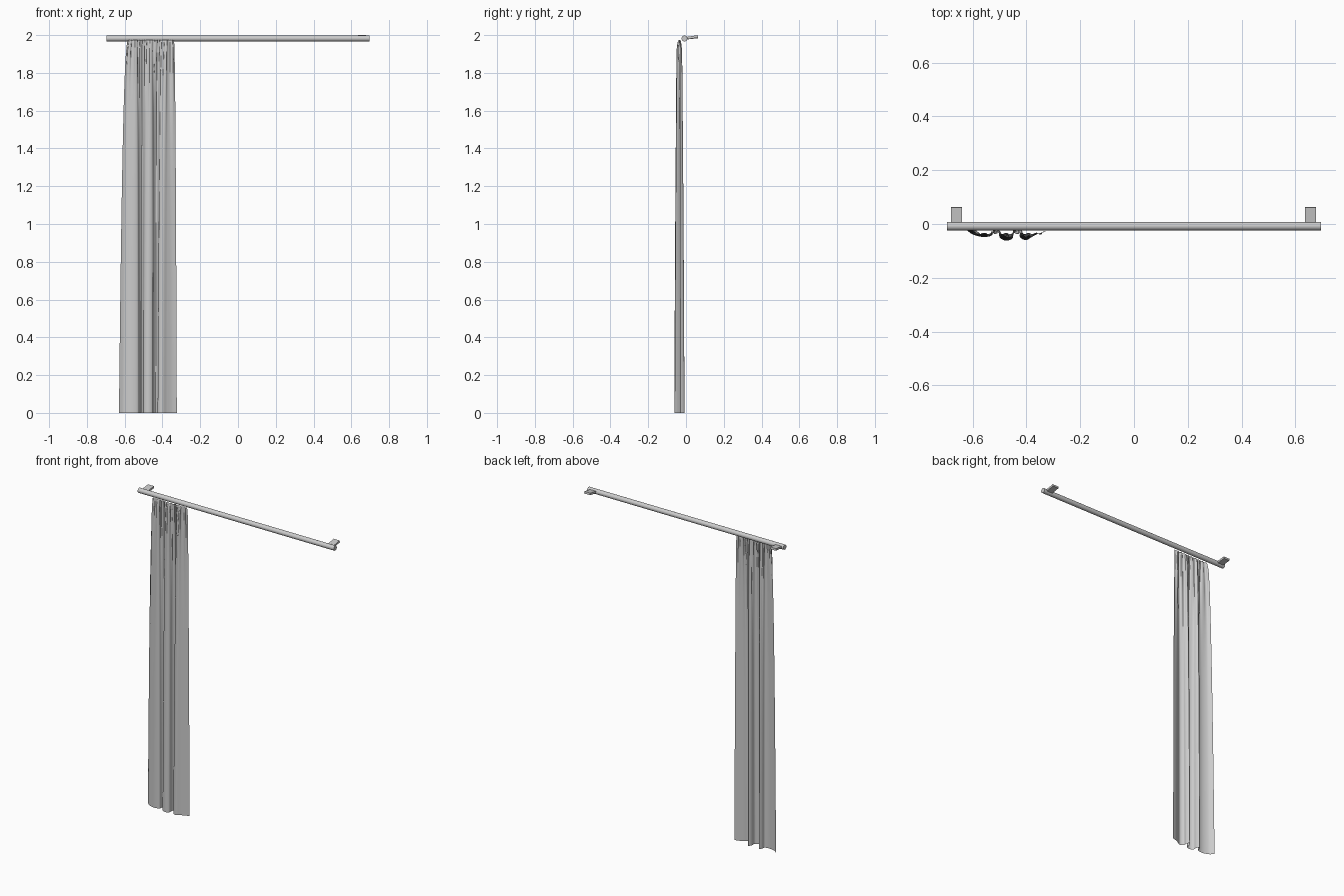
import bpy, bmesh, math
from mathutils import Vector, Matrix

if "Cube" in bpy.data.objects:
    bpy.data.objects.remove(bpy.data.objects["Cube"])

ROD_Y, ROD_Z, ROD_R = -0.008, 1.982, 0.0155


def make_object(name, bm):
    mesh = bpy.data.meshes.new(name)
    bm.to_mesh(mesh)
    bm.free()
    obj = bpy.data.objects.new(name, mesh)
    bpy.context.collection.objects.link(obj)
    return obj


def smooth(obj, degrees):
    bpy.ops.object.select_all(action='DESELECT')
    obj.select_set(True)
    bpy.context.view_layer.objects.active = obj
    bpy.ops.object.shade_smooth_by_angle(angle=math.radians(degrees))


# rod across the top
bpy.ops.mesh.primitive_cylinder_add(vertices=32, radius=ROD_R, depth=1.39,
                                    location=(0, ROD_Y, ROD_Z),
                                    rotation=(0, math.pi / 2, 0))
rod = bpy.context.object
rod.name = "curtain_rod"
smooth(rod, 35)


# wall brackets, tilted slightly upward toward the wall
def bracket(name, x, tip_z):
    start = Vector((x, ROD_Y, ROD_Z))
    end = Vector((x, 0.063, tip_z))
    span = end - start
    tilt = math.atan2(span.z, span.y)
    bm = bmesh.new()
    bmesh.ops.create_cube(bm, size=1, matrix=Matrix.Translation((start + end) / 2)
                          @ Matrix.Rotation(tilt, 4, 'X')
                          @ Matrix.Diagonal((0.042, span.length, 0.013, 1)))
    make_object(name, bm)


bracket("left_bracket", -0.66, 1.990)
bracket("right_bracket", 0.656, 1.9935)

# hem outline of the curtain: broad folds seen from above
HEM = [(-0.63, -0.012), (-0.605, -0.036), (-0.565, -0.048), (-0.53, -0.043),
       (-0.523, -0.022), (-0.512, -0.008), (-0.502, -0.026), (-0.499, -0.050),
       (-0.476, -0.062), (-0.451, -0.052), (-0.449, -0.024), (-0.436, -0.008),
       (-0.424, -0.026), (-0.424, -0.048), (-0.402, -0.060), (-0.376, -0.046),
       (-0.350, -0.034), (-0.324, -0.027)]


def hem_point(u):
    """Smooth spline through the hem outline, u in 0..1."""
    f = u * (len(HEM) - 1)
    i = min(int(f), len(HEM) - 2)
    t = f - i
    a, b, c, d = [Vector(HEM[min(max(k, 0), len(HEM) - 1)]) for k in range(i - 1, i + 3)]
    return 0.5 * (2 * b + (c - a) * t + (2 * a - 5 * b + 4 * c - d) * t * t
                  + (3 * b - a - 3 * c + d) * t ** 3)


# curtain: gathered pleats at the top relaxing into broad folds at the hem
COLS, ROWS, TOP = 240, 60, 1.975
bm = bmesh.new()
grid = []
for r in range(ROWS + 1):
    drop = (r / ROWS) ** 2
    z = TOP * (1 - drop)
    spread = drop ** 0.3
    pleat = 0.007 * min(1, 0.35 + drop * 25) * math.exp(-drop * 7)
    row = []
    for c in range(COLS + 1):
        u = c / COLS
        hem = hem_point(u)
        gathered_x = -0.58 + 0.24 * u
        widen = drop ** 0.4
        x = gathered_x + (hem.x - gathered_x) * widen
        y = -0.035 + (hem.y + 0.035) * spread
        phase = 2 * math.pi * 9 * u
        x += 0.5 * pleat * math.sin(2 * phase)
        y += pleat * math.cos(phase + 0.8 * math.sin(5 * u))
        row.append(bm.verts.new((x, y, z)))
    grid.append(row)
for r in range(ROWS):
    for c in range(COLS):
        bm.faces.new((grid[r][c], grid[r + 1][c], grid[r + 1][c + 1], grid[r][c + 1]))
curtain = make_object("curtain", bm)
smooth(curtain, 80)
